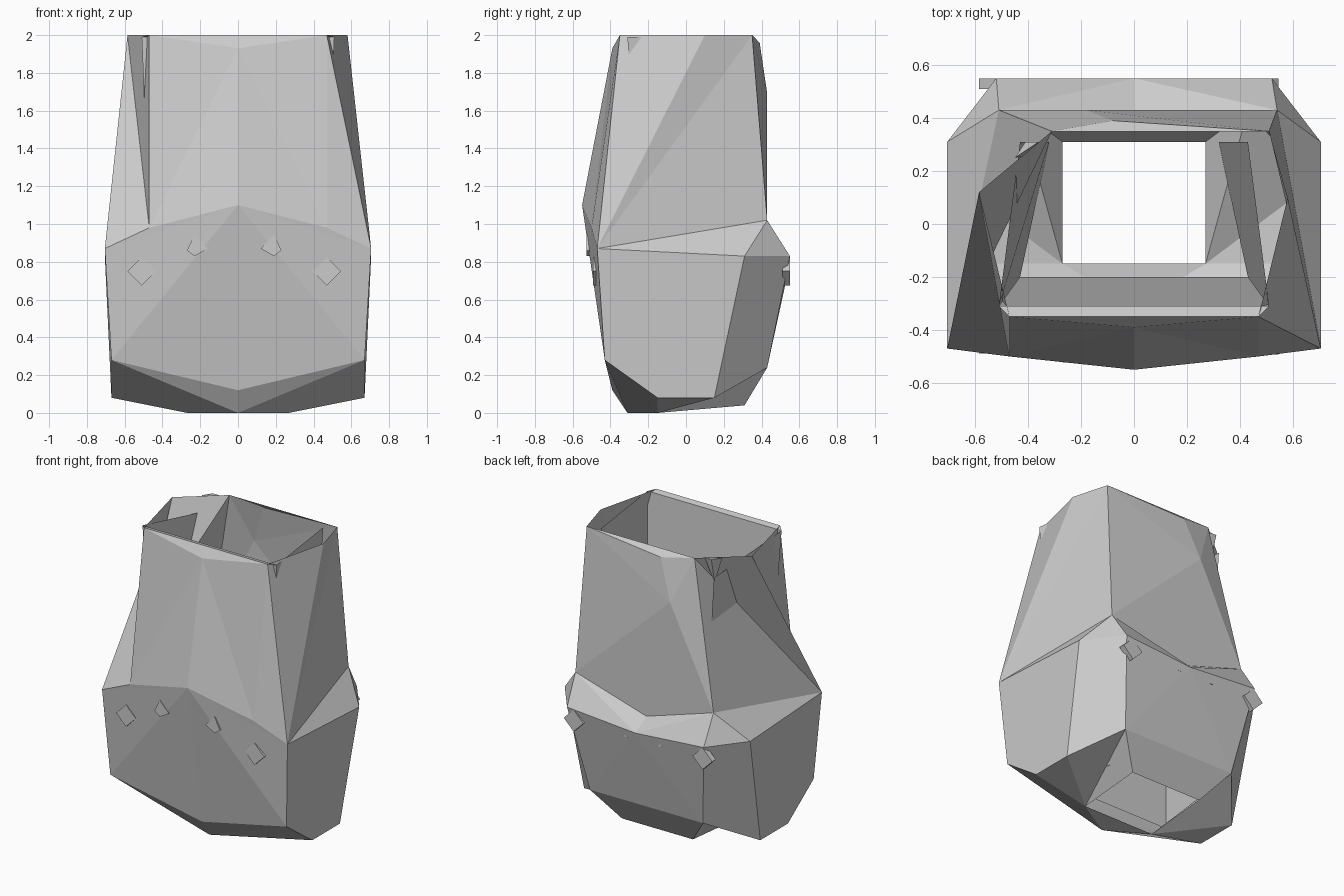
import bpy, bmesh
from mathutils import Vector
from mathutils.bvhtree import BVHTree

cube = bpy.data.objects.get("Cube")
if cube:
    bpy.data.objects.remove(cube)

grey = bpy.data.materials.new("stone grey")
grey.use_nodes = True
tone = (0.6, 0.6, 0.6, 1)
grey.diffuse_color = tone
grey.node_tree.nodes["Principled BSDF"].inputs["Base Color"].default_value = tone


def make_object(name, bm):
    bmesh.ops.recalc_face_normals(bm, faces=bm.faces)
    mesh = bpy.data.meshes.new(name)
    bm.to_mesh(mesh)
    mesh.materials.append(grey)
    obj = bpy.data.objects.new(name, mesh)
    bpy.context.collection.objects.link(obj)
    return obj


shell = bmesh.new()
corner = {}


def point(name, x, y, z):
    corner[name] = shell.verts.new((x, y, z))


def pair(name, x, y, z):
    point(name + "+", x, y, z)
    point(name + "-", -x, y, z)


def face(names):
    shell.faces.new([corner[n] for n in names.split()])


def both(names):
    """Face on each side: '*' marks the corners that swap sides."""
    for sign in "+-":
        face(names.replace("*", sign))


# Centre line corners
point("peak", 0, -.55, 1.1)
point("chin", 0, -.39, .12)
point("toe", 0, -.31, 0)
point("lip", 0, -.39, 1.93)
point("ledge", 0, .43, .86)
point("tail", 0, .55, .79)
# Lower body corners
pair("brow", .47, -.5, .98)
pair("cheek", .705, -.47, .87)
pair("jaw", .67, -.43, .28)
pair("footfront", .67, -.15, .08)
pair("footback", .67, .15, .08)
pair("hip", .705, .31, .83)
pair("rump", .52, .55, .83)
point("shoulder+", .54, .43, 1.02)
point("shoulder-", -.51, .43, 1.02)
pair("heel", .43, .43, .24)
# Floor opening
pair("holefront", .27, -.15, 0)
pair("holeback", .27, .31, .04)
# Uneven top rim
pair("rimfront", .47, -.35, 2)
point("rimside+", .58, .1, 2)
point("rimside-", -.585, .12, 2)
point("rimback+", .51, .35, 2)
point("rimback-", -.31, .35, 2)
point("dent", -.08, .39, 1.96)
point("bulge", -.18, .43, 1.69)

# Front of the lower body
both("peak jaw* chin")
both("peak cheek* jaw*")
both("peak brow* cheek*")
both("chin jaw* toe")
both("toe jaw* footfront* holefront*")
face("toe holefront+ holefront-")
# Sides and underside
both("cheek* hip* footback* footfront* jaw*")
both("hip* rump* heel* footback*")
both("holefront* heel* holeback*")
both("holefront* footback* heel*")
both("holefront* footfront* footback*")
both("cheek* shoulder* hip*")
both("hip* shoulder* rump*")
# Back of the lower body
both("shoulder* ledge tail")
both("shoulder* tail rump*")
both("tail rump* heel*")
face("tail heel+ heel-")
face("heel+ heel- holeback- holeback+")
# Front of the upper body
both("peak brow* lip")
both("lip brow* rimfront*")
face("lip rimfront+ rimfront-")
# Upper sides
face("rimfront+ brow+ cheek+")
face("rimfront+ cheek+ rimside+")
face("rimfront- brow- rimside-")
face("rimside- brow- cheek-")
both("rimside* cheek* rimback*")
both("rimback* cheek* shoulder*")
# Upper back
face("rimback- dent rimback+")
face("rimback- bulge dent")
face("rimback- shoulder- bulge")
face("bulge shoulder- ledge")
face("bulge ledge shoulder+")
face("bulge shoulder+ rimback+")
face("bulge rimback+ dent")
make_object("hollow_body", shell)
surface = BVHTree.FromBMesh(shell)

# Loose three-sided lining hung from the front rim
lining = bmesh.new()
lip = [lining.verts.new((s * .47, -.35, 2)) for s in (1, -1)]
top = [lining.verts.new(p) for p in
       ((.43, .31, 1.99), (.51, -.31, 1.99), (-.51, -.31, 1.99), (-.43, .31, 1.88))]
low = [lining.verts.new(p) for p in
       ((.32, .31, .12), (.43, -.2, .12), (-.43, -.2, .12), (-.32, .31, .12))]
for i in range(3):
    lining.faces.new((top[i], top[i + 1], low[i + 1], low[i]))
lining.faces.new((lip[0], lip[1], top[2], top[1]))
make_object("inner_lining", lining)


# Flat studs, each a short prism standing out of the wall
def stud(name, outline, front, back):
    bm = bmesh.new()
    rings = [[bm.verts.new((x, y, z)) for x, z in outline] for y in (front, back)]
    for ring in rings:
        bm.faces.new(ring)
    for i in range(len(outline)):
        rim = rings[0][i - 1], rings[0][i], rings[1][i], rings[1][i - 1]
        bm.faces.new(rim)
    make_object(name, bm)


def front_stud(name, outline):
    hits = [surface.ray_cast(Vector((x, -2, z)), Vector((0, 1, 0)))[0].y
            for x, z in outline]
    stud(name, outline, min(hits) - .004, max(hits) + .004)


kite = [(0, .945), (.04, .86), (0, .83), (-.07, .87)]
for side, label in ((1, "left"), (-1, "right")):
    r, cx = .075, side * .49 - .02
    diamond = [(cx, .75 + r), (cx + r, .75), (cx, .75 - r), (cx - r, .75)]
    front_stud(label + "_outer_stud", diamond)
    front_stud(label + "_inner_stud", [(side * (.21 + x) - .02, z) for x, z in kite])
    stud(label + "_back_stud", diamond, .51, .55)
    # Tiny point beside each back stud
    px = side * .13 - .05
    stud(label + "_back_point", [(px, .77), (px + .015, .74), (px - .015, .74)], .51, .54)

# Splinter hanging on the rim at the back corner
chip = bmesh.new()
rim = [chip.verts.new(p) for p in ((-.45, .25, 2), (-.36, .31, 2), (-.41, .31, 2))]
tip = chip.verts.new((-.4, .26, 1.82))
chip.faces.new(rim)
for i in range(3):
    chip.faces.new((rim[i - 1], rim[i], tip))
make_object("rim_splinter", chip)
